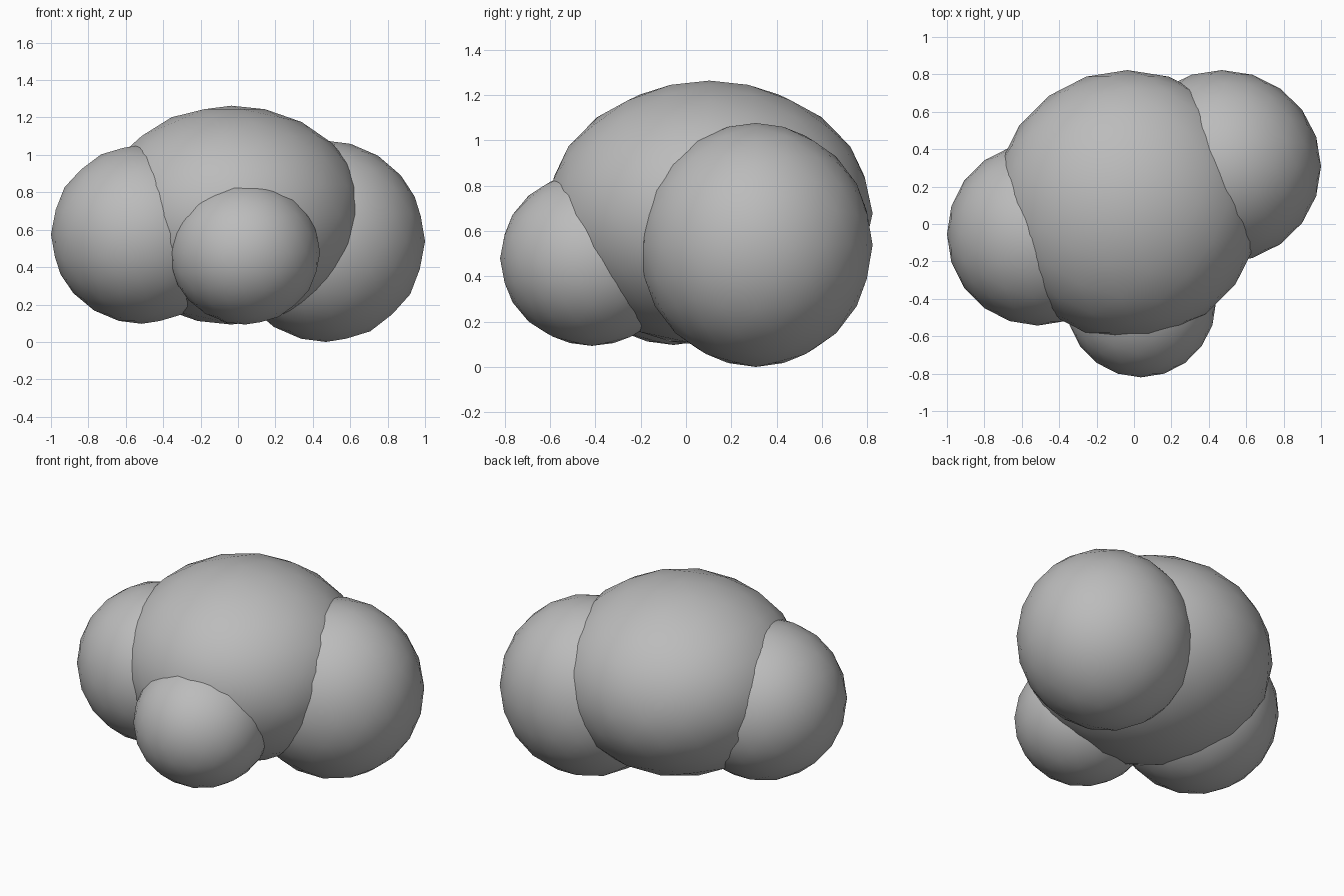
import bpy

if "Cube" in bpy.data.objects:
    bpy.data.objects.remove(bpy.data.objects["Cube"])

# Single soft grey for the whole cloud
grey = bpy.data.materials.new("cloud_grey")
grey.diffuse_color = (0.5, 0.5, 0.5, 1)
grey.use_nodes = True
grey.node_tree.nodes["Principled BSDF"].inputs["Base Color"].default_value = grey.diffuse_color


def puff(name, centre, radii):
    """One smooth-shaded, low-poly ball of the cloud."""
    bpy.ops.mesh.primitive_ico_sphere_add(subdivisions=3, radius=1, location=centre)
    ob = bpy.context.object
    ob.name = name
    ob.scale = radii
    bpy.ops.object.transform_apply(location=False, rotation=False, scale=True)
    bpy.ops.object.shade_smooth()
    ob.data.materials.append(grey)


# Large middle puff with three smaller ones around it
puff("main_puff", (-0.035, 0.103, 0.678), (0.715, 0.72, 0.585))
puff("left_puff", (-0.515, -0.055, 0.575), (0.485, 0.488, 0.478))
puff("right_puff", (0.47, 0.308, 0.538), (0.53, 0.515, 0.538))
puff("front_puff", (0.037, -0.415, 0.478), (0.402, 0.405, 0.385))
